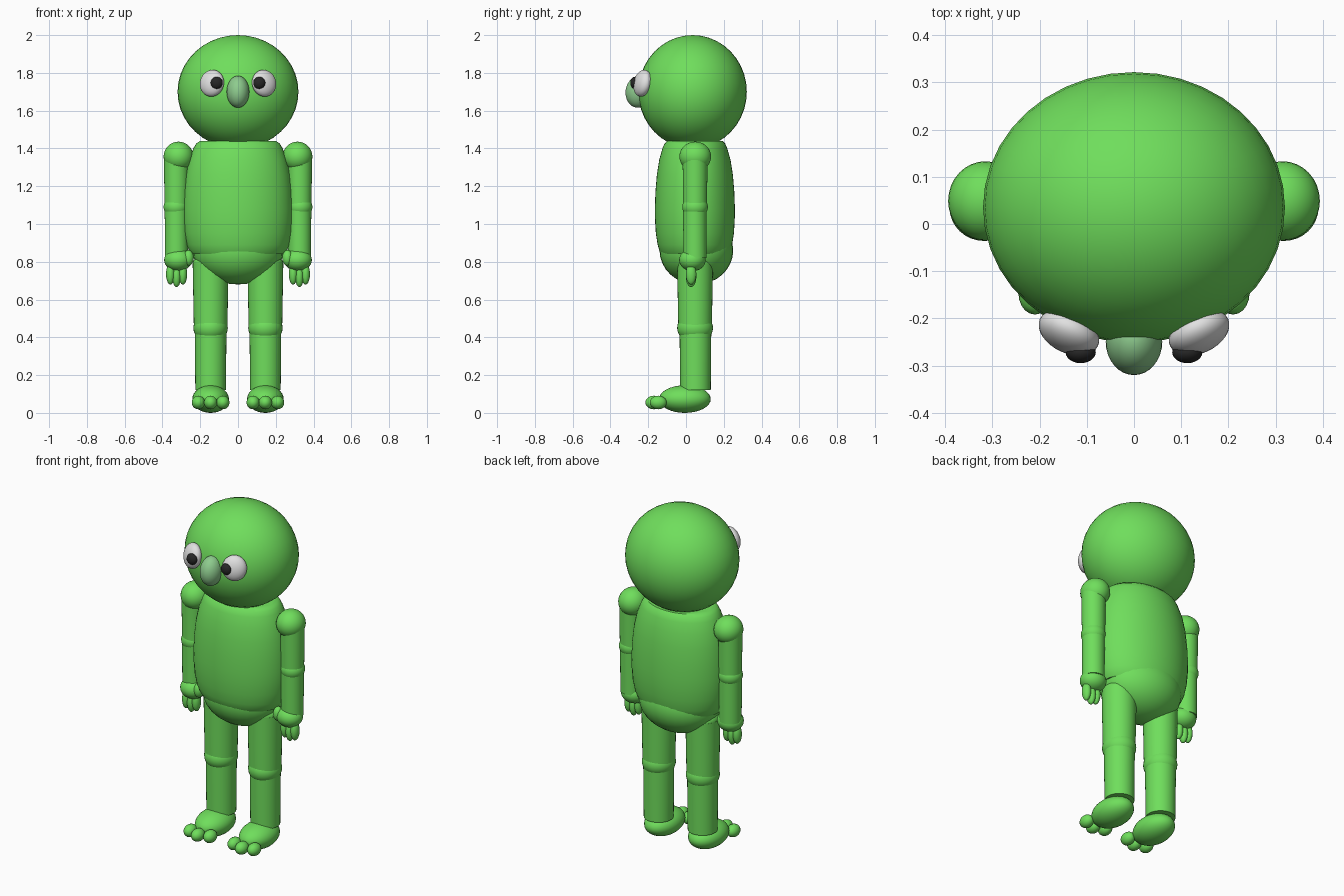
import bpy, math

if "Cube" in bpy.data.objects:
    bpy.data.objects.remove(bpy.data.objects["Cube"])


def material(name, rgb):
    m = bpy.data.materials.new(name)
    m.diffuse_color = (*rgb, 1)
    m.use_nodes = True
    m.node_tree.nodes["Principled BSDF"].inputs["Base Color"].default_value = m.diffuse_color
    return m


GREEN = material("skin green", (0.16, 0.73, 0.107))
PALE = material("pale nose green", (0.27, 0.60, 0.27))
WHITE = material("eye white", (0.75, 0.75, 0.75))
BLACK = material("pupil black", (0.02, 0.02, 0.02))


def finish(name, mat):
    ob = bpy.context.object
    ob.name = name
    ob.data.materials.append(mat)
    bpy.ops.object.shade_smooth_by_angle(angle=math.radians(40))
    return ob


def ball(name, loc, radii, mat=GREEN, rot=(0, 0, 0), seg=32):
    bpy.ops.mesh.primitive_uv_sphere_add(segments=seg, ring_count=seg // 2,
                                         radius=1, location=loc, rotation=rot)
    bpy.context.object.scale = radii
    return finish(name, mat)


def limb(name, x, y, z0, z1, r0, r1):
    """Upright tapered cylinder from z0 (radius r0) to z1 (radius r1)."""
    bpy.ops.mesh.primitive_cone_add(vertices=32, radius1=r0, radius2=r1,
                                    depth=z1 - z0, location=(x, y, (z0 + z1) / 2))
    return finish(name, GREEN)


def lathe(name, profile, centre_y, rx, ry, n=48):
    """Elliptical solid of revolution from (relative radius, z) pairs."""
    verts, faces = [], []
    for r, z in profile:
        for i in range(n):
            a = 2 * math.pi * i / n
            verts.append((rx * r * math.cos(a), centre_y + ry * r * math.sin(a), z))
    for k in range(len(profile) - 1):
        for i in range(n):
            j = (i + 1) % n
            faces.append((k * n + i, k * n + j, (k + 1) * n + j, (k + 1) * n + i))
    faces.append(tuple(reversed(range(n))))
    faces.append(tuple(range((len(profile) - 1) * n, len(profile) * n)))
    me = bpy.data.meshes.new(name)
    me.from_pydata(verts, [], faces)
    ob = bpy.data.objects.new(name, me)
    bpy.context.collection.objects.link(ob)
    bpy.ops.object.select_all(action='DESELECT')
    ob.select_set(True)
    bpy.context.view_layer.objects.active = ob
    return finish(name, GREEN)


# Head, nose, barrel torso and pelvis
ball("head", (0, 0.035, 1.70), (0.32, 0.287, 0.30), seg=40)
ball("nose", (0, -0.25, 1.70), (0.06, 0.07, 0.085), PALE, rot=(math.radians(-8), 0, 0))
lathe("torso", [(0.84, 0.84), (0.89, 0.86), (0.93, 0.89), (0.975, 0.95), (0.995, 1.02),
                (1.0, 1.08), (0.985, 1.17), (0.95, 1.26), (0.89, 1.34), (0.81, 1.40),
                (0.76, 1.425), (0.69, 1.44)], 0.047, 0.292, 0.212)
ball("pelvis", (0, 0.055, 0.86), (0.24, 0.195, 0.18))

for side, s in (("left", 1), ("right", -1)):
    # Eye and pupil, turned to follow the head
    tilt = (math.radians(-12), 0, s * math.radians(25))
    ball(side + "_eye", (s * 0.138, -0.23, 1.745), (0.068, 0.042, 0.072), WHITE, tilt)
    ball(side + "_pupil", (s * 0.113, -0.272, 1.747), (0.032, 0.023, 0.032), BLACK, seg=24)

    # Arm
    ball(side + "_shoulder", (s * 0.315, 0.049, 1.357), (0.079, 0.084, 0.079))
    limb(side + "_upper_arm", s * 0.326, 0.048, 1.08, 1.36, 0.063, 0.066)
    ball(side + "_elbow", (s * 0.328, 0.048, 1.09), (0.066, 0.068, 0.06))
    limb(side + "_forearm", s * 0.326, 0.047, 0.82, 1.08, 0.061, 0.062)

    # Hand with thumb and three fingers
    ball(side + "_hand", (s * 0.317, 0.034, 0.81), (0.074, 0.07, 0.06))
    ball(side + "_thumb", (s * 0.262, 0.005, 0.82), (0.028, 0.03, 0.042), seg=20)
    for i, (fx, fz) in enumerate(((0.292, 0.735), (0.325, 0.722), (0.358, 0.735))):
        ball(f"{side}_finger_{i + 1}", (s * fx, 0.027, fz), (0.023, 0.028, 0.056), seg=20)

    # Leg
    x = s * 0.145
    limb(side + "_thigh", x, 0.048, 0.46, 0.79, 0.089, 0.095)
    ball(side + "_hip", (x, 0.048, 0.79), (0.094, 0.096, 0.06))
    ball(side + "_knee", (x, 0.048, 0.45), (0.091, 0.095, 0.08))
    limb(side + "_shin", x, 0.05, 0.12, 0.44, 0.081, 0.084)

    # Foot with three toes
    ball(side + "_foot", (x, -0.006, 0.073), (0.097, 0.137, 0.073))
    for i, (tx, ty) in enumerate(((-0.065, -0.147), (0, -0.17), (0.065, -0.147))):
        ball(f"{side}_toe_{i + 1}", (x + tx, ty, 0.055), (0.035, 0.045, 0.036), seg=20)
